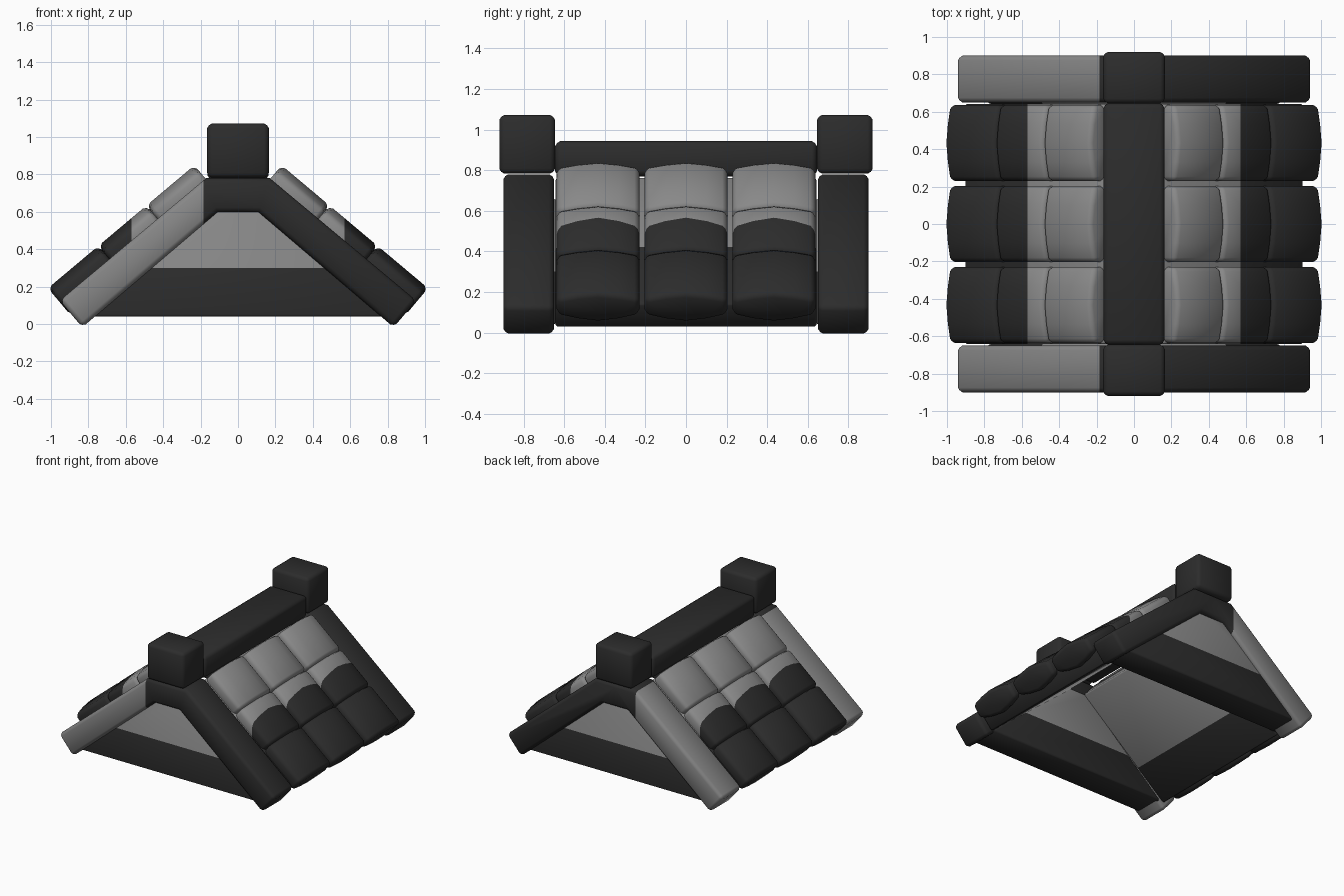
import bpy, bmesh, math

if "Cube" in bpy.data.objects:
    bpy.data.objects.remove(bpy.data.objects["Cube"])

C, S = math.cos(math.radians(40)), math.sin(math.radians(40))


def material(name, v):
    m = bpy.data.materials.new(name)
    m.diffuse_color = (v, v, v, 1)
    m.use_nodes = True
    m.node_tree.nodes["Principled BSDF"].inputs["Base Color"].default_value = m.diffuse_color
    return m


DARK = material("dark slate", 0.025)
LIGHT = material("light grey", 0.25)


def slope(s, n):
    """Point on the right roof side: s runs down the slope, n away from it."""
    return s * C + n * S, n * C - s * S


def solid(name, rings, bevel=0.025, cuts=(), light=lambda c: False):
    """Extrude between two matching outlines, bevel, cut colour lines, paint by rule."""
    bm = bmesh.new()
    a, b = [[bm.verts.new(p) for p in ring] for ring in rings]
    bm.faces.new(a)
    bm.faces.new(b[::-1])
    for i in range(len(a)):
        j = (i + 1) % len(a)
        bm.faces.new((a[j], a[i], b[i], b[j]))
    bmesh.ops.recalc_face_normals(bm, faces=bm.faces)
    sharp = [e for e in bm.edges if e.calc_face_angle(0) > math.radians(45)]
    bmesh.ops.bevel(bm, geom=sharp, offset=bevel, segments=2, profile=0.4,
                    affect='EDGES', clamp_overlap=True)
    for co, no in cuts:
        bmesh.ops.bisect_plane(bm, geom=bm.verts[:] + bm.edges[:] + bm.faces[:],
                               plane_co=co, plane_no=no)
    for f in bm.faces:
        f.material_index = int(light(f.calc_center_median()))
    bmesh.ops.recalc_face_normals(bm, faces=bm.faces)
    me = bpy.data.meshes.new(name)
    bm.to_mesh(me)
    bm.free()
    me.materials.append(DARK)
    me.materials.append(LIGHT)
    ob = bpy.data.objects.new(name, me)
    bpy.context.collection.objects.link(ob)
    bpy.ops.object.select_all(action='DESELECT')
    ob.select_set(True)
    bpy.context.view_layer.objects.active = ob
    bpy.ops.object.shade_smooth_by_angle(angle=math.radians(40))
    return ob


def prism(name, profile, y0, y1, **kw):
    return solid(name, [[(x, y, z) for x, z in profile] for y in (y0, y1)], **kw)


def box(x, z0, z1):
    return [(-x, z0), (x, z0), (x, z1), (-x, z1)]


def mirrored(half):
    return half + [(-x, z) for x, z in reversed(half)]


# Ridge beam along the top
prism("ridge_beam", box(0.163, 0.77, 0.943), -0.645, 0.645)

# Bent end beams, gable infill and ridge end blocks
chevron = mirrored([(0.0, 0.78), (0.17, 0.78), slope(0.649, 0.709),
                    slope(0.649, 0.522), (0.11, 0.598), (0.0, 0.598)])
# the two centre points are shared by both halves
chevron = chevron[:6] + chevron[7:11]
gable = mirrored([(0.79, 0.04), (0.09, 0.66)])
for side, label in ((-1, "front"), (1, "back")):
    prism(label + "_end_beam", chevron, side * 0.65, side * 0.90,
          cuts=[((-0.185, 0, 0), (1, 0, 0))], light=lambda c: c.x < -0.185)
    prism(label + "_gable", gable, side * 0.64, side * 0.87, bevel=0.012,
          cuts=[((0, 0, 0.3), (0, 0, 1))], light=lambda c: c.z > 0.3)
    prism(label + "_ridge_block", box(0.165, 0.783, 1.072), side * 0.645, side * 0.92)

# Roof slabs and three rows of three bulging tiles on each side
EDGE = 0.57
for sx, label in ((-1, "left"), (1, "right")):
    paint = dict(cuts=[((sx * EDGE, 0, 0), (1, 0, 0))], light=lambda c: abs(c.x) < EDGE)
    slab = [slope(*p) for p in ((-0.37, 0.69), (0.605, 0.69), (0.605, 0.54), (-0.37, 0.54))]
    prism(label + "_roof_slab", [(sx * x, z) for x, z in slab], -0.642, 0.642,
          bevel=0.01, **paint)
    for row in range(3):
        s0 = -0.367 + row * 0.335
        s1 = s0 + (0.352 if row == 2 else 0.335)
        for col in range(3):
            yc = (col - 1) * 0.433
            # Lens-shaped cross-section of the tile, four facets across
            ts = [-1, -0.5, 0, 0.5, 1]
            section = [(yc + 0.204 * t, 0.8 - 0.036 * abs(t) ** 1.5) for t in ts]
            section += [(yc + 0.204 * t, 0.61 + 0.045 * abs(t) ** 1.5) for t in reversed(ts)]
            rings = []
            for s in (s0, s1):
                pts = [(y, slope(s, n)) for y, n in section]
                rings.append([(sx * p[0], y, p[1]) for y, p in pts])
            solid(f"{label}_tile_{row + 1}_{col + 1}", rings, bevel=0.025, **paint)
